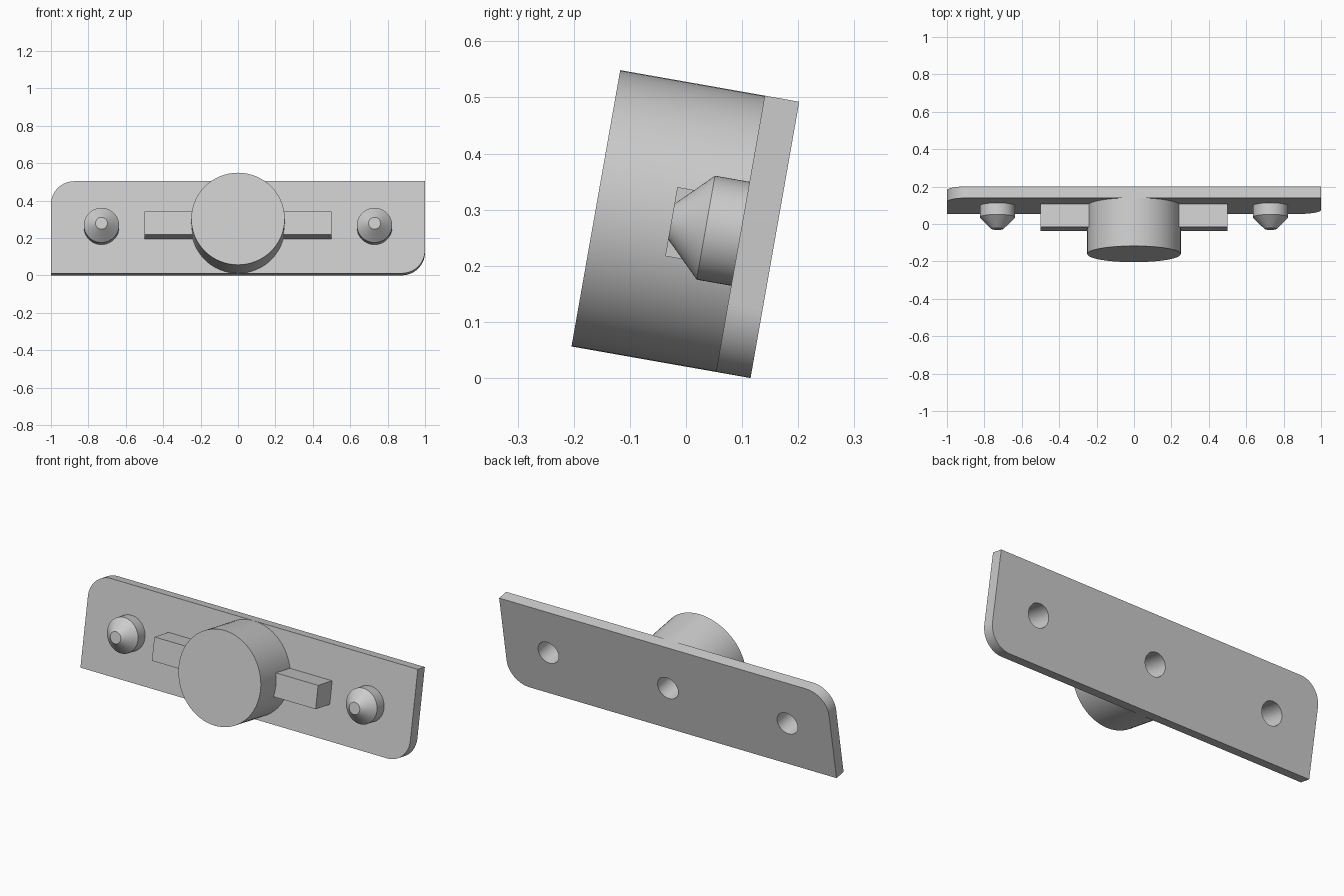
import bpy, bmesh
from math import radians, sin, cos, pi
from mathutils import Matrix, Vector

if "Cube" in bpy.data.objects:
    bpy.data.objects.remove(bpy.data.objects["Cube"])

grey = bpy.data.materials.new("light grey")
grey.use_nodes = True
grey.diffuse_color = (0.6, 0.6, 0.6, 1)
grey.node_tree.nodes["Principled BSDF"].inputs["Base Color"].default_value = (0.6, 0.6, 0.6, 1)

# Everything is built upright (back face on y = 0), then leaned backwards
TILT = Matrix.Translation((0, 0.115, 0)) @ Matrix.Rotation(radians(-10), 4, 'X')
HEIGHT, THICK, MID = 0.5, 0.0625, 0.25
PIN_X, HOLE_R, HOLE_DEPTH = 0.73, 0.0625, 0.15
SEGMENTS = 64


def finish(name, bm):
    bmesh.ops.recalc_face_normals(bm, faces=bm.faces)
    bm.transform(TILT)
    mesh = bpy.data.meshes.new(name)
    bm.to_mesh(mesh)
    bm.free()
    mesh.materials.append(grey)
    obj = bpy.data.objects.new(name, mesh)
    bpy.context.collection.objects.link(obj)
    return obj


def turned(name, x, profile):
    """Stack of rings (radius, distance in front of the back face)."""
    bm = bmesh.new()
    rings = []
    for r, n in profile:
        rings.append([bm.verts.new((x + r * cos(2 * pi * i / SEGMENTS), -n,
                                    MID + r * sin(2 * pi * i / SEGMENTS)))
                      for i in range(SEGMENTS)])
    for a, b in zip(rings, rings[1:]):
        for i in range(SEGMENTS):
            j = (i + 1) % SEGMENTS
            bm.faces.new((a[i], a[j], b[j], b[i]))
    bm.faces.new(rings[0])
    bm.faces.new(rings[-1])
    return finish(name, bm)


def box(name, x0, x1, n0, n1, z0, z1):
    bm = bmesh.new()
    bmesh.ops.create_cube(bm, size=1)
    bm.transform(Matrix.Translation(((x0 + x1) / 2, -(n0 + n1) / 2, (z0 + z1) / 2))
                 @ Matrix.Diagonal((x1 - x0, n1 - n0, z1 - z0, 1)))
    return finish(name, bm)


# Back plate with two opposite rounded corners
def make_plate(radius=0.125, steps=16):
    outline = [(-1, 0)]
    for i in range(steps + 1):
        a = -pi / 2 + pi / 2 * i / steps
        outline.append((1 - radius + radius * cos(a), radius + radius * sin(a)))
    outline += [(-x, HEIGHT - z) for x, z in outline]
    bm = bmesh.new()
    face = bm.faces.new([bm.verts.new((x, 0, z)) for x, z in outline])
    out = bmesh.ops.extrude_face_region(bm, geom=[face])
    moved = [v for v in out["geom"] if isinstance(v, bmesh.types.BMVert)]
    bmesh.ops.translate(bm, verts=moved, vec=Vector((0, -THICK, 0)))
    return finish("back_plate", bm)


plate = make_plate()

# Central drum
drum = turned("drum", 0, [(0.25, THICK), (0.25, 0.324)])

# Side arms and tapered pins
pins = {}
for side, s in (("left", 1), ("right", -1)):
    x0, x1 = sorted((s * 0.2, s * 0.5))
    box(side + "_arm", x0, x1, THICK, 0.1875, 0.1875, 0.3125)
    pins[s] = turned(side + "_pin", s * PIN_X,
                     [(0.094, THICK), (0.094, 0.125), (0.032, 0.1875)])

# Blind holes drilled from the back
for x, front in ((0, drum), (PIN_X, pins[1]), (-PIN_X, pins[-1])):
    cutter = turned("hole_cutter", x, [(HOLE_R, -0.05), (HOLE_R, HOLE_DEPTH)])
    cutter.hide_render = True
    for target in (plate, front):
        mod = target.modifiers.new("hole", 'BOOLEAN')
        mod.operation = 'DIFFERENCE'
        mod.solver = 'EXACT'
        mod.object = cutter
        bpy.context.view_layer.objects.active = target
        bpy.ops.object.modifier_apply(modifier=mod.name)
    bpy.data.objects.remove(cutter)

# Smooth the round surfaces, keep hard edges crisp
bpy.ops.object.select_all(action='DESELECT')
for obj in (plate, drum, pins[1], pins[-1]):
    obj.select_set(True)
bpy.context.view_layer.objects.active = plate
bpy.ops.object.shade_smooth_by_angle(angle=radians(30))
